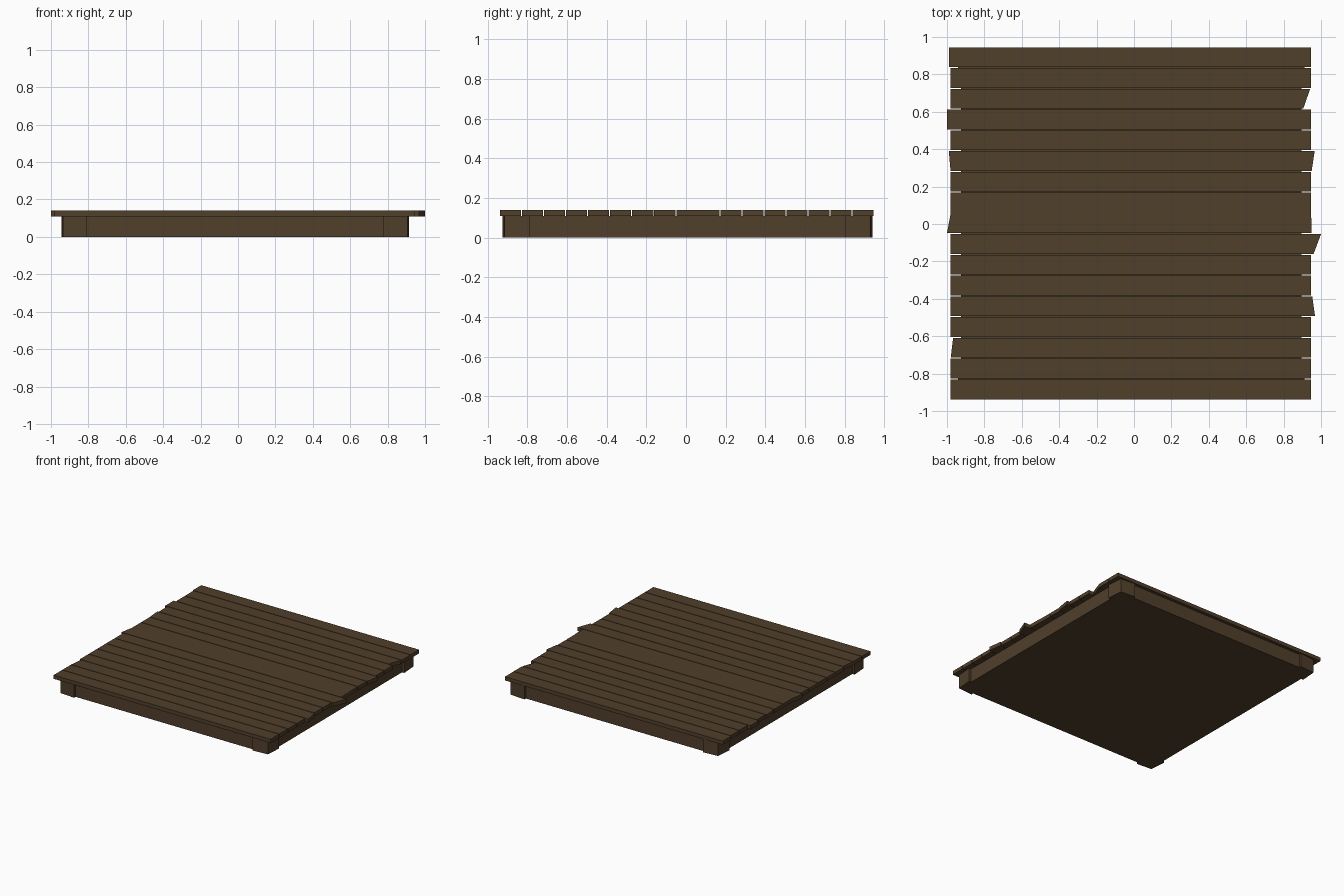
import bpy, bmesh

if "Cube" in bpy.data.objects:
    bpy.data.objects.remove(bpy.data.objects["Cube"])

wood = bpy.data.materials.new("dark_wood")
wood.diffuse_color = (0.082, 0.05, 0.024, 1)
wood.use_nodes = True
wood.node_tree.nodes["Principled BSDF"].inputs["Base Color"].default_value = wood.diffuse_color

def prism(name, outline, z0, z1):
    """Extrude a flat outline from z0 to z1."""
    bm = bmesh.new()
    low = bm.faces.new([bm.verts.new((x, y, z0)) for x, y in outline])
    ext = bmesh.ops.extrude_face_region(bm, geom=[low], use_keep_orig=True)
    for v in ext["geom"]:
        if isinstance(v, bmesh.types.BMVert):
            v.co.z = z1
    bmesh.ops.recalc_face_normals(bm, faces=bm.faces)
    me = bpy.data.meshes.new(name)
    bm.to_mesh(me)
    bm.free()
    me.materials.append(wood)
    ob = bpy.data.objects.new(name, me)
    bpy.context.collection.objects.link(ob)
    return ob

DECK, TOP = 0.11, 0.14
CX, CY = -0.015, 0.007     # centre of the base

# solid base under the planks
bx, by = 0.91, 0.913
prism("base", [(CX - bx, CY - by), (CX + bx, CY - by),
               (CX + bx, CY + by), (CX - bx, CY + by)], 0, DECK)

# corner posts, slightly proud of the base with skewed outer sides
px, py, w, s = 0.93, 0.932, 0.138, 0.01
for sx, fx in ((-1, "left"), (1, "right")):
    for sy, fy in ((-1, "front"), (1, "back")):
        pts = [(px - s, py - s), (px, py - w), (px - w, py - w), (px - w, py)]
        prism(f"post_{fy}_{fx}",
              [(CX + sx * x, CY + sy * y) for x, y in pts], 0, DECK)

# uneven plank ends: index -> (left back, left front, right back, right front)
L, R = -0.98, 0.945
uneven = {
    0: (-0.988, -0.988, R, R),
    2: (L, L, 0.942, 0.905),
    3: (-1.0, -1.0, R, R),
    5: (-0.99, -0.981, 0.966, 0.95),
    8: (L, -1.0, 0.947, 0.95),
    9: (L, L, 1.0, 0.96),
    12: (L, L, 0.953, 0.968),
    14: (-0.967, L, R, R),
}
COUNT, BACK, PITCH, GAP = 17, 0.945, 0.111, 0.005
for i in range(COUNT):
    lb, lf, rb, rf = uneven.get(i, (L, L, R, R))
    yb = BACK - i * PITCH
    yf = yb - PITCH + (0 if i == 7 else GAP)   # two middle planks touch
    prism(f"plank_{i + 1}", [(lf, yf), (rf, yf), (rb, yb), (lb, yb)], DECK, TOP)
